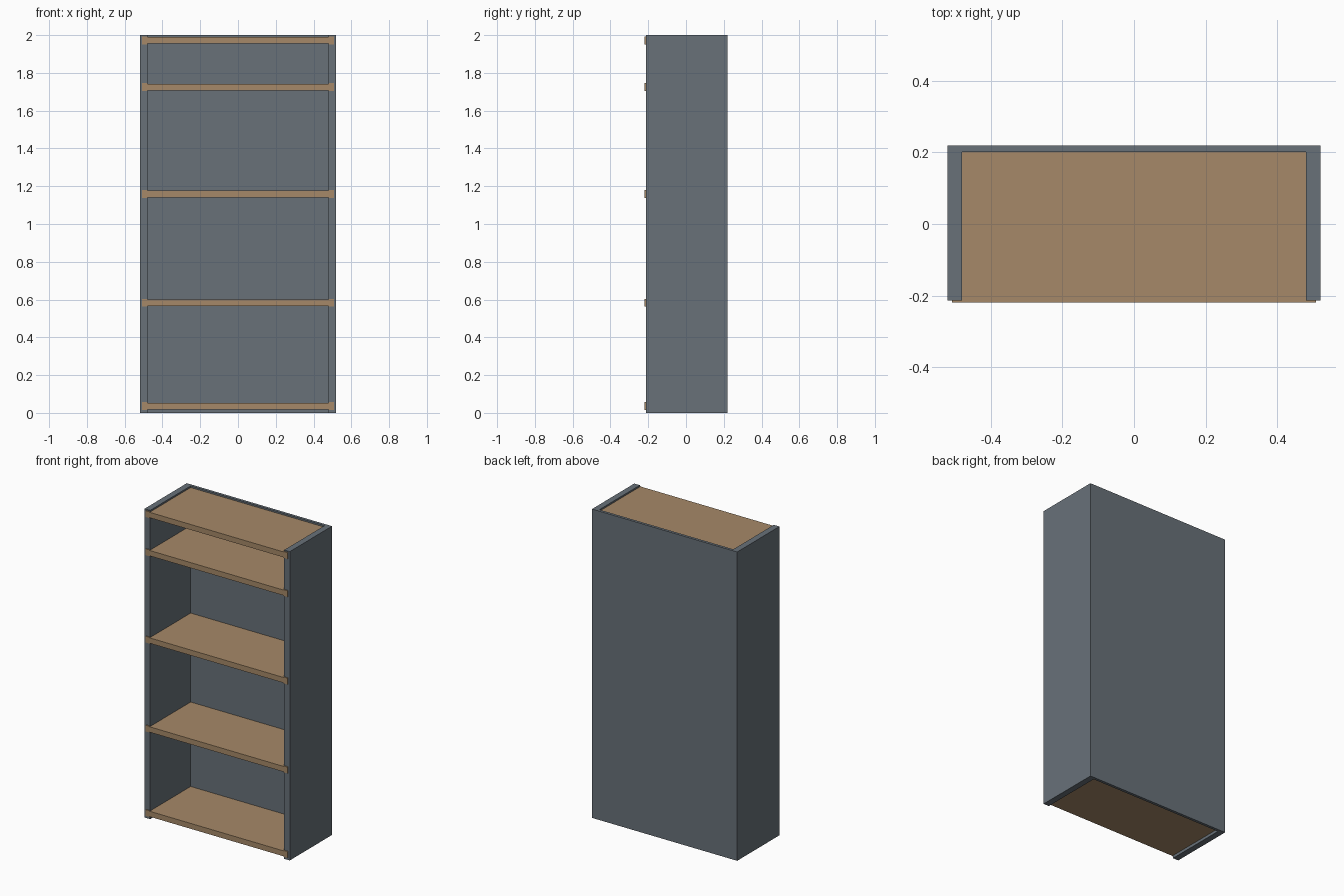
import bpy
import bmesh
from mathutils import Matrix, Vector

if "Cube" in bpy.data.objects:
    bpy.data.objects.remove(bpy.data.objects["Cube"], do_unlink=True)


def make_material(name, colour):
    mat = bpy.data.materials.new(name)
    mat.use_nodes = True
    mat.diffuse_color = (*colour, 1)
    mat.node_tree.nodes["Principled BSDF"].inputs["Base Color"].default_value = (*colour, 1)
    return mat


slate = make_material("slate grey", (0.138, 0.165, 0.191))
wood = make_material("light wood", (0.381, 0.25, 0.138))


def make_part(name, mat, *boxes):
    """One object from boxes, each given as a low and a high corner."""
    bm = bmesh.new()
    for low, high in boxes:
        low, high = Vector(low), Vector(high)
        place = Matrix.Translation((low + high) / 2) @ Matrix.Diagonal((*(high - low), 1))
        bmesh.ops.create_cube(bm, size=1, matrix=place)
    mesh = bpy.data.meshes.new(name)
    bm.to_mesh(mesh)
    bm.free()
    mesh.materials.append(mat)
    obj = bpy.data.objects.new(name, mesh)
    bpy.context.collection.objects.link(obj)


HALF_W, INNER, TAB = 0.52, 0.48, 0.508
FRONT, PANEL_FRONT, PANEL_BACK, BACK = -0.219, -0.213, 0.201, 0.219
HEIGHT = 2.0

# Carcass
make_part("back_panel", slate, ((-HALF_W, PANEL_BACK, 0), (HALF_W, BACK, HEIGHT)))
make_part("left_side", slate, ((INNER, PANEL_FRONT, 0), (HALF_W, PANEL_BACK, HEIGHT)))
make_part("right_side", slate, ((-HALF_W, PANEL_FRONT, 0), (-INNER, PANEL_BACK, HEIGHT)))

# Shelves, each with slightly taller tabs lapping over the side panels
shelves = {"bottom_shelf": 0.036, "lower_shelf": 0.583, "middle_shelf": 1.159,
           "upper_shelf": 1.725, "top_shelf": 1.972}
for name, z in shelves.items():
    board, tab = 0.0175, 0.0205
    make_part(name, wood,
              ((-INNER, FRONT, z - board), (INNER, PANEL_BACK, z + board)),
              ((INNER, FRONT, z - tab), (TAB, PANEL_FRONT, z + tab)),
              ((-TAB, FRONT, z - tab), (-INNER, PANEL_FRONT, z + tab)))
